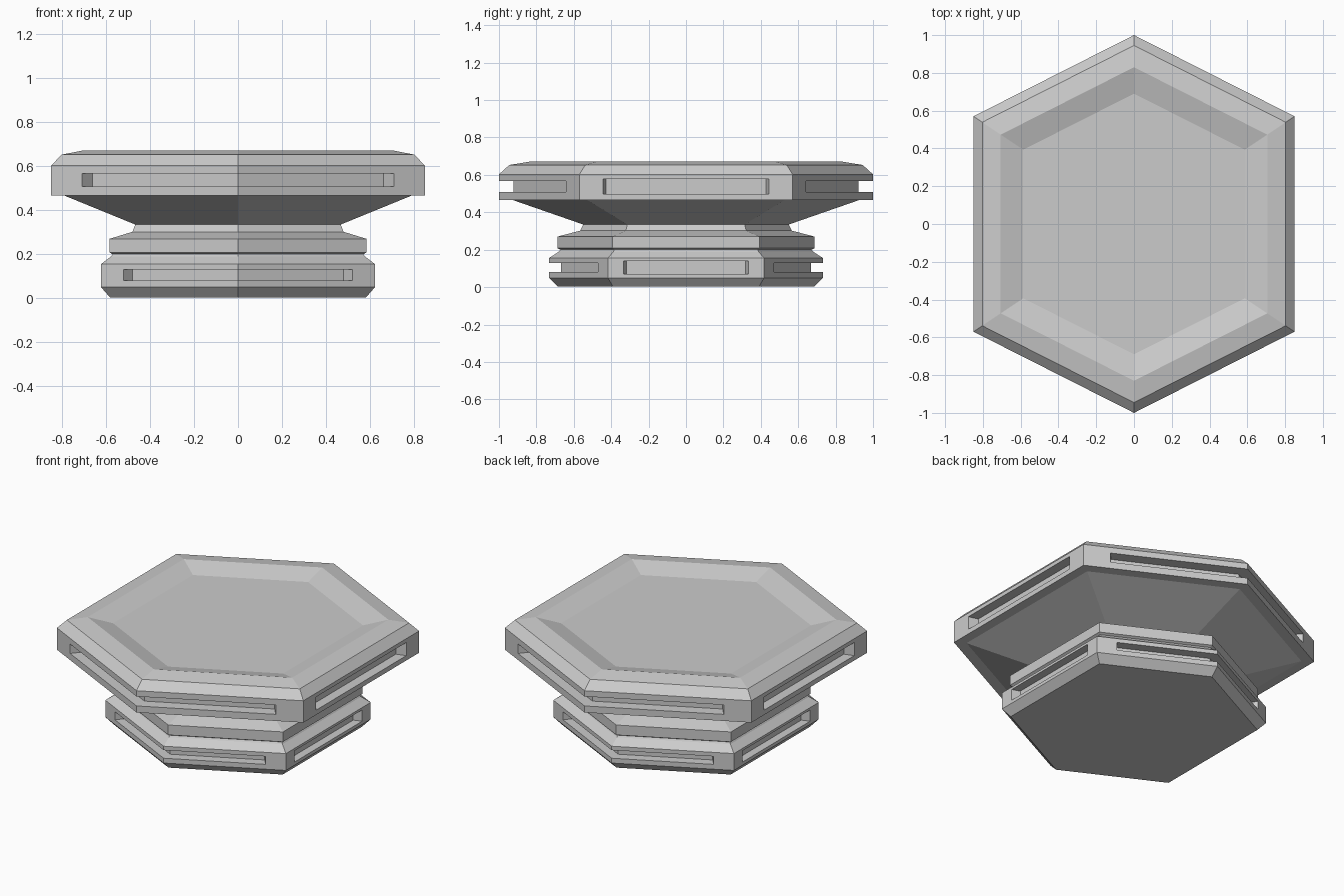
import bpy, bmesh
from mathutils import Vector

if "Cube" in bpy.data.objects:
    bpy.data.objects.remove(bpy.data.objects["Cube"])

# Slightly stretched hexagon, points facing front and back
HEX = [(0, -1), (0.85, -0.57), (0.85, 0.57), (0, 1), (-0.85, 0.57), (-0.85, -0.57)]


def mesh_object(name, bm):
    bmesh.ops.recalc_face_normals(bm, faces=bm.faces)
    mesh = bpy.data.meshes.new(name)
    bm.to_mesh(mesh)
    bm.free()
    ob = bpy.data.objects.new(name, mesh)
    bpy.context.collection.objects.link(ob)
    return ob


def hex_loft(name, profile):
    """Stack hexagons given as (half depth in y, z) and cap both ends."""
    bm = bmesh.new()
    rings = [[bm.verts.new((x * s, y * s, z)) for x, y in HEX] for s, z in profile]
    for a, b in zip(rings, rings[1:]):
        for i in range(6):
            j = (i + 1) % 6
            bm.faces.new((a[i], a[j], b[j], b[i]))
    bm.faces.new(rings[0][::-1])
    bm.faces.new(rings[-1])
    return mesh_object(name, bm)


def prism(name, outline, z0, z1):
    bm = bmesh.new()
    face = bm.faces.new([bm.verts.new((x, y, z0)) for x, y in outline])
    ext = bmesh.ops.extrude_face_region(bm, geom=[face])
    top = [v for v in ext["geom"] if isinstance(v, bmesh.types.BMVert)]
    bmesh.ops.translate(bm, verts=top, vec=(0, 0, z1 - z0))
    return mesh_object(name, bm)


def cut(target, cutter):
    mod = target.modifiers.new("slot", "BOOLEAN")
    mod.operation, mod.solver, mod.object = "DIFFERENCE", "EXACT", cutter
    bpy.context.view_layer.objects.active = target
    bpy.ops.object.modifier_apply(modifier=mod.name)
    bpy.data.objects.remove(cutter)


def corner_slot(target, s, half, depth, z0, z1, sign):
    """V-shaped slot that wraps round the front or back point."""
    along = Vector((0.85, 0.43)).normalized()
    inward = Vector((-along.y, along.x))
    start = Vector((half, -s + half * 0.43 / 0.85))

    def end(t):
        return start + inward * t - along * t * 0.25

    def tip(t):
        return Vector((0, -s + t / along.x))
    o, i = end(-0.02), end(depth)
    pts = [(-o.x, o.y), tip(-0.02), o, i, tip(depth), (-i.x, i.y)]
    cut(target, prism("slot_cutter", [(p[0] * sign, p[1] * sign) for p in pts], z0, z1))


def side_slot(target, s, half, depth, z0, z1, sign):
    """Closed slot in the left or right face."""
    x = 0.85 * s
    pts = [(x + 0.02, -half - 0.005), (x + 0.02, half + 0.005),
           (x - depth, half - 0.018), (x - depth, -half + 0.018)]
    cut(target, prism("slot_cutter", [(p[0] * sign, p[1] * sign) for p in pts], z0, z1))


# Foot, collar, neck and dished top as one stepped body
body = hex_loft("hexagonal_pedestal", [
    (0.685, 0.003), (0.733, 0.05), (0.733, 0.155), (0.68, 0.19), (0.672, 0.2),
    (0.688, 0.208), (0.688, 0.27), (0.565, 0.302), (0.55, 0.335),
    (0.93, 0.467), (1.0, 0.467), (1.0, 0.603), (0.945, 0.653),
    (0.83, 0.672), (0.69, 0.635)])

# Slots in the top slab and the foot
for sign in (1, -1):
    corner_slot(body, 1.0, 0.71, 0.07, 0.508, 0.567, sign)
    side_slot(body, 1.0, 0.445, 0.06, 0.497, 0.579, sign)
    corner_slot(body, 0.733, 0.52, 0.058, 0.08, 0.13, sign)
    side_slot(body, 0.733, 0.335, 0.05, 0.07, 0.14, sign)
